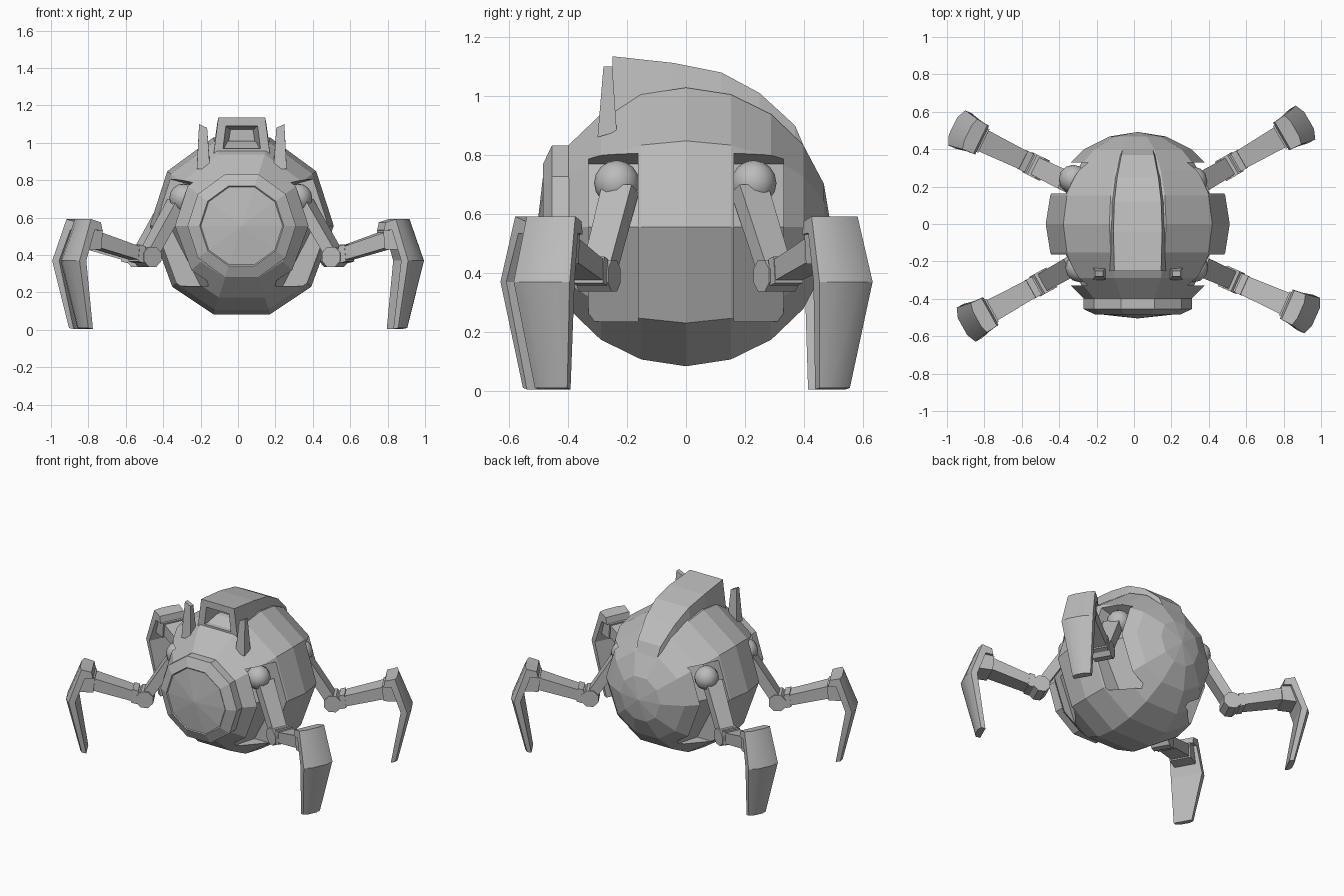
import bpy, bmesh, math
from mathutils import Matrix

if "Cube" in bpy.data.objects:
    bpy.data.objects.remove(bpy.data.objects["Cube"])

grey = bpy.data.materials.new("hull_grey")
grey.diffuse_color = (0.5, 0.5, 0.5, 1)
grey.use_nodes = True
grey.node_tree.nodes["Principled BSDF"].inputs["Base Color"].default_value = grey.diffuse_color
CX, CZ, R = 0.02, 0.556, 0.492         # hull centre and radius


def loft(name, sections, matrix=None):
    """Skin a list of equal-sized point loops and cap both ends."""
    bm = bmesh.new()
    loops = [[bm.verts.new(p) for p in s] for s in sections]
    n = len(loops[0])
    for a, b in zip(loops, loops[1:]):
        for i in range(n):
            j = (i + 1) % n
            bm.faces.new((a[i], a[j], b[j], b[i]))
    bm.faces.new(loops[0])
    bm.faces.new(loops[-1])
    bmesh.ops.remove_doubles(bm, verts=bm.verts, dist=1e-4)
    bmesh.ops.recalc_face_normals(bm, faces=bm.faces)
    mesh = bpy.data.meshes.new(name)
    bm.to_mesh(mesh)
    bm.free()
    ob = bpy.data.objects.new(name, mesh)
    bpy.context.collection.objects.link(ob)
    mesh.materials.append(grey)
    if matrix:
        ob.matrix_world = matrix
    return ob


def ring(r, y, angles, kz=1.0):
    return [(CX + r * math.cos(math.radians(a)), y,
             CZ + kz * r * math.sin(math.radians(a))) for a in angles]


def rect(w, pts):
    """Leg section: a pair of (u, z) points spread to both sides by w."""
    (u0, z0), (u1, z1) = pts
    return [(u0, -w, z0), (u0, w, z0), (u1, w, z1), (u1, -w, z1)]


def bowed(w, inner, outer, bow):
    """Foot section whose outer side bulges by bow in the middle."""
    (u0, z0), (u1, z1) = inner, outer
    return [(u0, -w, z0), (u0, w, z0), (u1 - bow, w, z1), (u1, 0.5 * w, z1),
            (u1, -0.5 * w, z1), (u1 - bow, -w, z1)]


# Ten-sided faceted hull, poles pointing front and back
hull_angles = [0, 36, 72, 108, 144, 180, 221, 252, 288, 319]
lat = [math.radians(-90 + 18 * i) for i in range(11)]
hull = loft("hull", [ring(max(R * math.cos(t), 2e-5), R * math.sin(t), hull_angles, 1.01)
                     for t in lat])

# Four leg wells cut into the sides, floor tapering towards the ends
well = [(0.25, 0.77), (0.385, 0.556), (0.22, 0.235), (0.8, 0.235), (0.8, 0.92)]
for sx in (-1, 1):
    for sy in (-1, 1):
        secs = [[(CX + sx * x * (k if i < 3 else 1), sy * y, z) for i, (x, z) in enumerate(well)]
                for y, k in ((0.163, 1.0), (0.33, 0.78))]
        cutter = loft("well_cutter", secs)
        cutter.hide_render = True
        cutter.hide_set(True)
        mod = hull.modifiers.new("leg_well", 'BOOLEAN')
        mod.operation = 'DIFFERENCE'
        mod.solver = 'EXACT'
        mod.object = cutter

# Front eye: bevelled rim with a shallow conical lens
deca = [36 * i for i in range(10)]
loft("eye_rim", [ring(r, y, deca) for r, y in
                 ((0.24, -0.36), (0.29, -0.39), (0.29, -0.455), (0.225, -0.485),
                  (0.218, -0.478))])
loft("eye_lens", [ring(r, y, deca) for r, y in
                  ((0.2185, -0.46), (0.2185, -0.481), (2e-5, -0.505))])


# Top hood with an open, recessed front
def hood_section(y, top, bottom, wt, wb):
    return [(CX - wt, y, top), (CX + wt, y, top), (CX + wb, y, bottom), (CX - wb, y, bottom)]


loft("hood", [hood_section(*s) for s in (
    (-0.12, 1.07, 0.975, 0.06, 0.075),
    (-0.25, 1.09, 0.97, 0.085, 0.10),
    (-0.25, 1.135, 0.93, 0.125, 0.152),
    (-0.04, 1.112, 0.94, 0.13, 0.155),
    (0.12, 1.08, 0.93, 0.125, 0.15),
    (0.25, 1.01, 0.87, 0.11, 0.135),
    (0.37, 0.90, 0.78, 0.087, 0.105),
    (0.40, 0.83, 0.74, 0.08, 0.09))])

# Pair of tapered antennae beside the hood
for s, side in ((-1, "left"), (1, "right")):
    loft(side + "_antenna", [
        [(CX + s * x, y, z) for x, y, z in sec] for sec in (
            [(0.17, -0.30, 0.86), (0.24, -0.30, 0.86), (0.24, -0.235, 0.88), (0.17, -0.235, 0.88)],
            [(0.185, -0.28, 1.08), (0.228, -0.28, 1.10), (0.228, -0.25, 1.10), (0.185, -0.25, 1.08)])])


def build_leg(name, x, y, angle):
    """Leg in a local frame: u outwards from the shoulder, v sideways, z up."""
    m = Matrix.Translation((x, y, 0)) @ Matrix.Rotation(math.radians(angle), 4, 'Z')

    # Shoulder ball, sunk into the well
    bpy.ops.mesh.primitive_uv_sphere_add(segments=12, ring_count=8, radius=0.077)
    ball = bpy.context.object
    ball.name = name + "_shoulder"
    ball.data.materials.append(grey)
    ball.matrix_world = Matrix.Translation((x - math.copysign(0.06, x), y, 0.705))
    bpy.ops.object.shade_smooth_by_angle(angle=math.radians(35))

    # Upper leg
    loft(name + "_upper_leg", [rect(0.055, ((-0.06, 0.67), (0.0, 0.70))),
                               rect(0.05, ((0.12, 0.385), (0.175, 0.42)))], m)

    # Octagonal knee
    knee = [(0.155 + 0.058 * math.cos(math.radians(22.5 + 45 * i)),
             0.39 + 0.058 * math.sin(math.radians(22.5 + 45 * i))) for i in range(8)]
    loft(name + "_knee", [[(u, v, z) for u, z in knee] for v in (-0.06, 0.06)], m)

    # Lower arm with a collar by the knee and a hub at the foot
    loft(name + "_lower_arm", [rect(0.05, ((0.16, 0.355), (0.16, 0.425))),
                               rect(0.062, ((0.50, 0.445), (0.48, 0.525)))], m)
    loft(name + "_collar", [rect(0.055, ((0.205, 0.357), (0.195, 0.447))),
                            rect(0.055, ((0.24, 0.366), (0.23, 0.456)))], m)
    loft(name + "_hub", [rect(0.07, ((0.475, 0.43), (0.465, 0.53))),
                         rect(0.07, ((0.57, 0.43), (0.54, 0.55)))], m)

    # Bent plate foot with a bowed outer side
    foot = loft(name + "_foot", [bowed(0.085, (0.475, 0.53), (0.485, 0.575), 0.0),
                                 bowed(0.09, (0.525, 0.535), (0.56, 0.592), 0.012),
                                 bowed(0.104, (0.585, 0.37), (0.648, 0.37), 0.022),
                                 bowed(0.06, (0.52, 0.005), (0.56, 0.01), 0.012)], m)
    bpy.ops.object.select_all(action='DESELECT')
    foot.select_set(True)
    bpy.context.view_layer.objects.active = foot
    bpy.ops.object.shade_smooth_by_angle(angle=math.radians(25))


build_leg("front_right", 0.38, -0.235, -24)
build_leg("rear_right", 0.375, 0.23, 30)
build_leg("front_left", -0.35, -0.235, 180 + 29)
build_leg("rear_left", -0.385, 0.24, 180 - 26)
